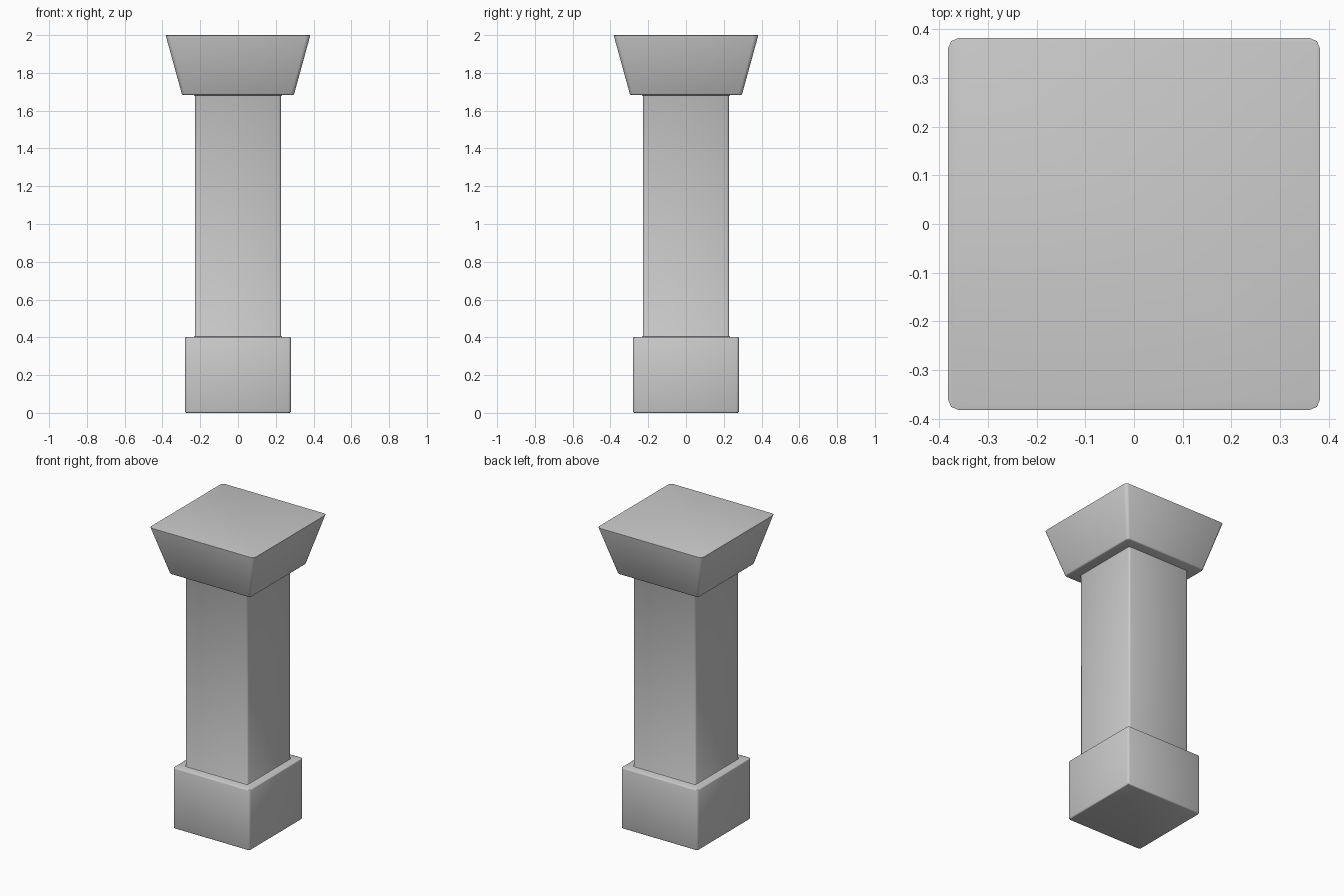
import bpy, bmesh, math

if "Cube" in bpy.data.objects:
    bpy.data.objects.remove(bpy.data.objects["Cube"])

# Profile up the pillar: half width, corner radius, height
PROFILE = [
    (0.273, 0.010, 0.0), (0.278, 0.012, 0.002), (0.280, 0.013, 0.008),     # foot
    (0.280, 0.013, 0.394), (0.278, 0.012, 0.400), (0.273, 0.010, 0.402),   # plinth top
    (0.236, 0.012, 0.402), (0.230, 0.012, 0.404), (0.228, 0.012, 0.410),   # shaft
    (0.228, 0.012, 1.675), (0.230, 0.012, 1.681), (0.236, 0.012, 1.683),
    (0.290, 0.014, 1.683), (0.295, 0.016, 1.685), (0.298, 0.017, 1.691),   # flared cap
    (0.382, 0.022, 1.996), (0.382, 0.022, 1.999), (0.379, 0.021, 2.0),
]
CORNER_STEPS = 2


def ring(bm, half, radius, z):
    """Square loop with rounded corners."""
    verts = []
    for sx, sy, start in ((1, 1, 0), (-1, 1, 90), (-1, -1, 180), (1, -1, 270)):
        for i in range(CORNER_STEPS + 1):
            a = math.radians(start + 90 * i / CORNER_STEPS)
            c = half - radius
            verts.append(bm.verts.new((sx * c + radius * math.cos(a),
                                       sy * c + radius * math.sin(a), z)))
    return verts


# Pillar: plinth, shaft and cap as one closed skin
bm = bmesh.new()
rings = [ring(bm, *p) for p in PROFILE]
for low, high in zip(rings, rings[1:]):
    n = len(low)
    for i in range(n):
        j = (i + 1) % n
        bm.faces.new((low[i], low[j], high[j], high[i]))
bm.faces.new(list(reversed(rings[0])))
bm.faces.new(rings[-1])
bmesh.ops.recalc_face_normals(bm, faces=bm.faces)

mesh = bpy.data.meshes.new("pillar")
bm.to_mesh(mesh)
bm.free()
pillar = bpy.data.objects.new("pillar", mesh)
bpy.context.collection.objects.link(pillar)
bpy.context.view_layer.objects.active = pillar
pillar.select_set(True)
bpy.ops.object.shade_smooth_by_angle(angle=math.radians(50))
